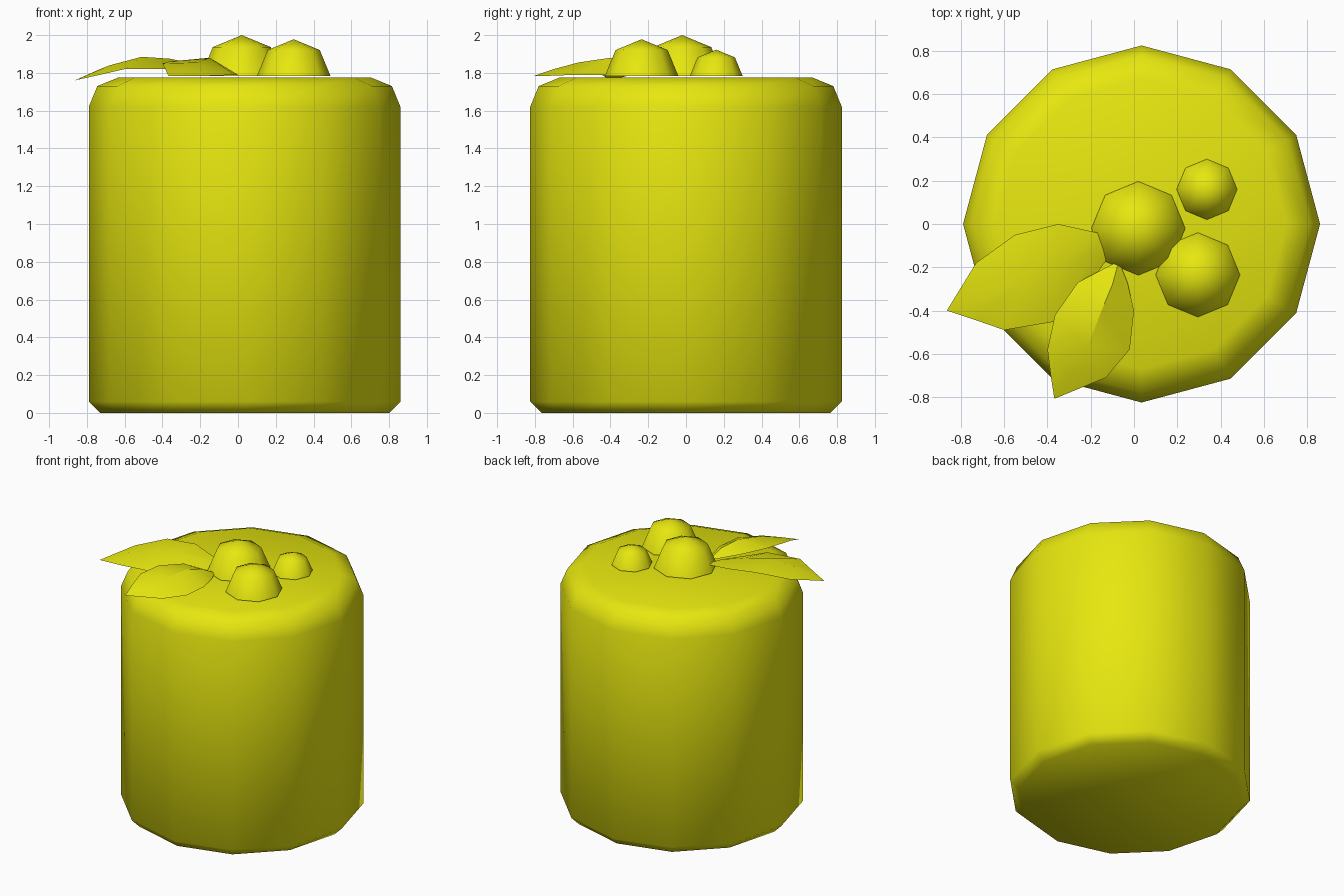
import bpy, bmesh, math

if "Cube" in bpy.data.objects:
    bpy.data.objects.remove(bpy.data.objects["Cube"])

mat = bpy.data.materials.new("bright yellow")
mat.diffuse_color = (0.8, 0.8, 0.005, 1)
mat.use_nodes = True
mat.node_tree.nodes["Principled BSDF"].inputs["Base Color"].default_value = mat.diffuse_color


def finish(name, bm, angle=None):
    bmesh.ops.recalc_face_normals(bm, faces=bm.faces)
    me = bpy.data.meshes.new(name)
    bm.to_mesh(me)
    bm.free()
    me.materials.append(mat)
    ob = bpy.data.objects.new(name, me)
    bpy.context.collection.objects.link(ob)
    me.shade_smooth()
    if angle:
        me.set_sharp_from_angle(angle=math.radians(angle))
    return ob


def lathe(name, cx, cy, profile, sides, cap_bottom=True):
    """Stack of polygon rings; a zero radius makes a pole, otherwise a flat cap."""
    bm = bmesh.new()
    rings = []
    for r, z in profile:
        if r == 0:
            rings.append([bm.verts.new((cx, cy, z))] * sides)
        else:
            rings.append([bm.verts.new((cx + r * math.cos(2 * math.pi * i / sides),
                                        cy + r * math.sin(2 * math.pi * i / sides), z))
                          for i in range(sides)])
    for a, b in zip(rings, rings[1:]):
        for i in range(sides):
            j = (i + 1) % sides
            bm.faces.new(list(dict.fromkeys((a[i], a[j], b[j], b[i]))))
    if cap_bottom:
        bm.faces.new(rings[0][::-1])
    if profile[-1][0] > 0:
        bm.faces.new(rings[-1])
    return finish(name, bm)


def leaf(name, base, rows, tip):
    """Folded sheet: each row is (one edge, midrib, other edge)."""
    bm = bmesh.new()
    b, t = bm.verts.new(base), bm.verts.new(tip)
    vr = [[bm.verts.new(p) for p in row] for row in rows]
    for k in (0, 1):
        bm.faces.new((b, vr[0][k], vr[0][k + 1]))
        for p, q in zip(vr, vr[1:]):
            bm.faces.new((p[k], q[k], q[k + 1], p[k + 1]))
        bm.faces.new((vr[-1][k], t, vr[-1][k + 1]))
    ob = finish(name, bm, 20)
    # leaves face upward
    if sum(p.normal.z for p in ob.data.polygons) < 0:
        ob.data.flip_normals()
    return ob


# Candle body: twelve-sided with a rounded top and chamfered foot
lathe("body", 0.035, 0, [(0.765, 0), (0.825, 0.06), (0.825, 1.62),
                         (0.78, 1.73), (0.67, 1.775)], 12)

# Berries: open half spheres resting just above the top
for n, (x, y, r) in enumerate([(0.02, -0.02, 0.217), (0.295, -0.235, 0.195),
                               (0.337, 0.16, 0.14)]):
    prof = [(r * math.cos(a), 1.783 + r * math.sin(a))
            for a in (0, math.pi / 4)] + [(0, 1.783 + r)]
    lathe(f"berry_{n + 1}", x, y, prof, 8, cap_bottom=False)

# Leaves
leaf("side_leaf", (-0.08, -0.1, 1.79), [
    ((-0.17, -0.04, 1.83), (-0.19, -0.135, 1.84), (-0.2, -0.27, 1.80)),
    ((-0.35, 0.0, 1.865), (-0.36, -0.2, 1.875), (-0.36, -0.45, 1.82)),
    ((-0.55, -0.05, 1.87), (-0.51, -0.27, 1.885), (-0.6, -0.49, 1.82)),
    ((-0.73, -0.18, 1.82), (-0.68, -0.33, 1.84), (-0.73, -0.445, 1.79)),
], (-0.865, -0.4, 1.76))
leaf("front_leaf", (-0.07, -0.17, 1.79), [
    ((-0.26, -0.27, 1.845), (-0.1, -0.28, 1.85), (-0.03, -0.27, 1.79)),
    ((-0.365, -0.42, 1.86), (-0.15, -0.4, 1.88), (0.0, -0.4, 1.79)),
    ((-0.4, -0.58, 1.85), (-0.215, -0.57, 1.855), (-0.02, -0.58, 1.79)),
    ((-0.385, -0.7, 1.82), (-0.29, -0.7, 1.82), (-0.13, -0.71, 1.785)),
], (-0.368, -0.808, 1.783))
